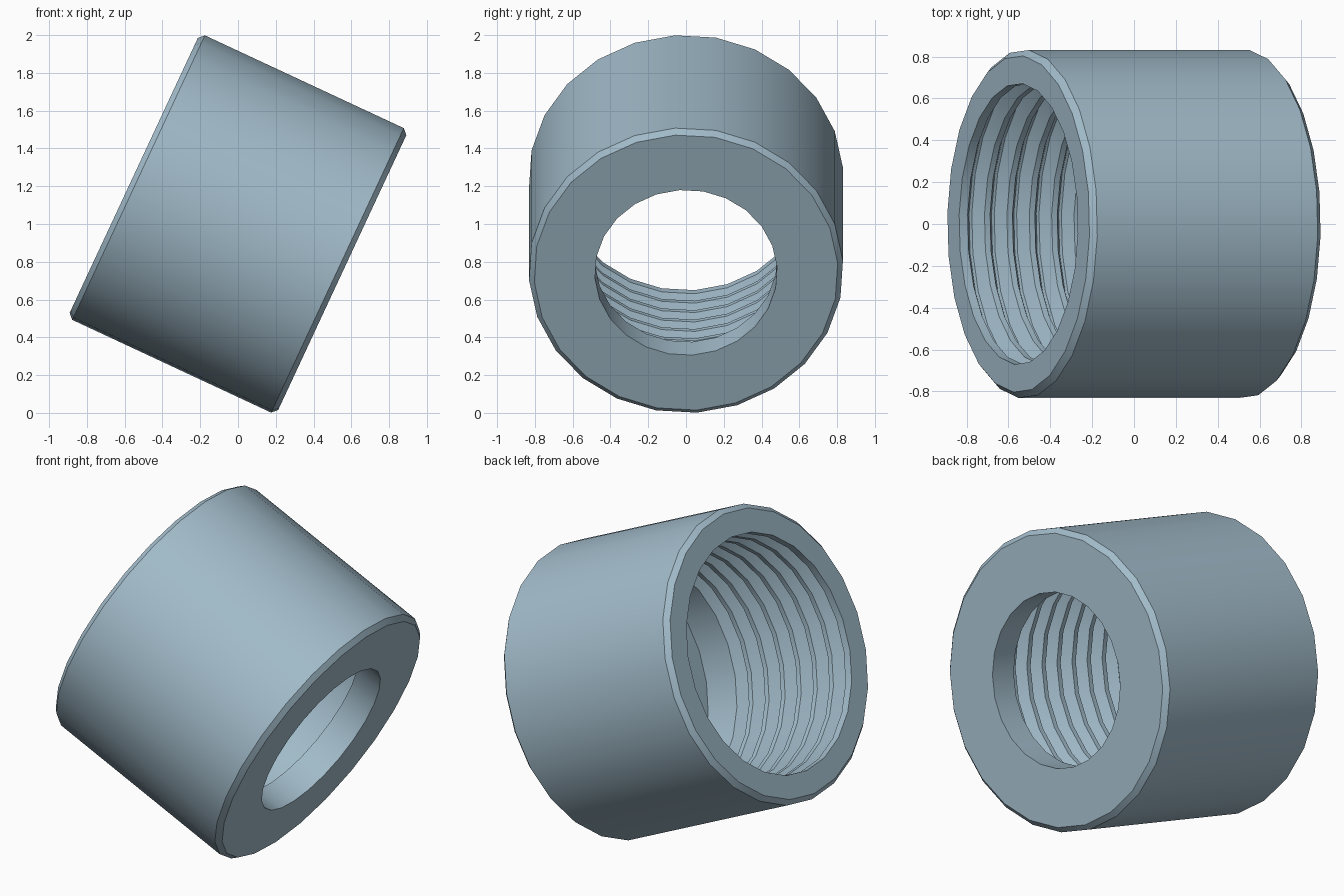
import bpy, bmesh, math

if "Cube" in bpy.data.objects:
    bpy.data.objects.remove(bpy.data.objects["Cube"])

SIDES = 24
PHASE = math.radians(-4)
TILT = math.radians(25)
R_OUT, R_BORE, R_HOLE = 0.833, 0.672, 0.483
HALF, CH, LIP = 0.609, 0.028, 0.166
PITCH, DEPTH, TURNS = 0.118, 0.064, 7

# Closed wall section as (distance along axis, radius): outer wall with chamfers
profile = [(-HALF, R_OUT - CH), (-HALF + CH, R_OUT),
           (HALF - CH, R_OUT), (HALF, R_OUT - CH)]
# small outlet hole and inner ledge
profile += [(HALF, R_HOLE), (HALF - LIP, R_HOLE), (HALF - LIP, R_BORE)]
# thread grooves with flat crests and roots, from the ledge to the open end
for i in reversed(range(TURNS)):
    start = -HALF + 0.045 + i * PITCH
    flank = PITCH * 5 / 16
    profile += [(start + PITCH * 0.75, R_BORE),
                (start + PITCH * 0.75 - flank, R_BORE + DEPTH),
                (start + flank, R_BORE + DEPTH),
                (start, R_BORE)]
profile.append((-HALF, R_BORE))

# Revolve the section around the local x axis
bm = bmesh.new()
rings = []
for k in range(SIDES):
    a = PHASE + 2 * math.pi * k / SIDES
    rings.append([bm.verts.new((s, r * math.sin(a), r * math.cos(a)))
                  for s, r in profile])
n = len(profile)
for k in range(SIDES):
    a, b = rings[k], rings[(k + 1) % SIDES]
    for j in range(n):
        m = (j + 1) % n
        bm.faces.new((a[j], a[m], b[m], b[j]))
bmesh.ops.recalc_face_normals(bm, faces=bm.faces[:])

mesh = bpy.data.meshes.new("threaded_sleeve")
bm.to_mesh(mesh)
bm.free()
sleeve = bpy.data.objects.new("threaded_sleeve", mesh)
bpy.context.collection.objects.link(sleeve)
sleeve.rotation_euler = (0, TILT, 0)
sleeve.location = (0, 0, 1)

# Blue grey metal
mat = bpy.data.materials.new("blue_grey_metal")
mat.diffuse_color = (0.36, 0.50, 0.59, 1)
mat.use_nodes = True
mat.node_tree.nodes["Principled BSDF"].inputs["Base Color"].default_value = mat.diffuse_color
mesh.materials.append(mat)

# Smooth walls, crisp edges
bpy.context.view_layer.objects.active = sleeve
sleeve.select_set(True)
bpy.ops.object.shade_smooth_by_angle(angle=math.radians(30))
